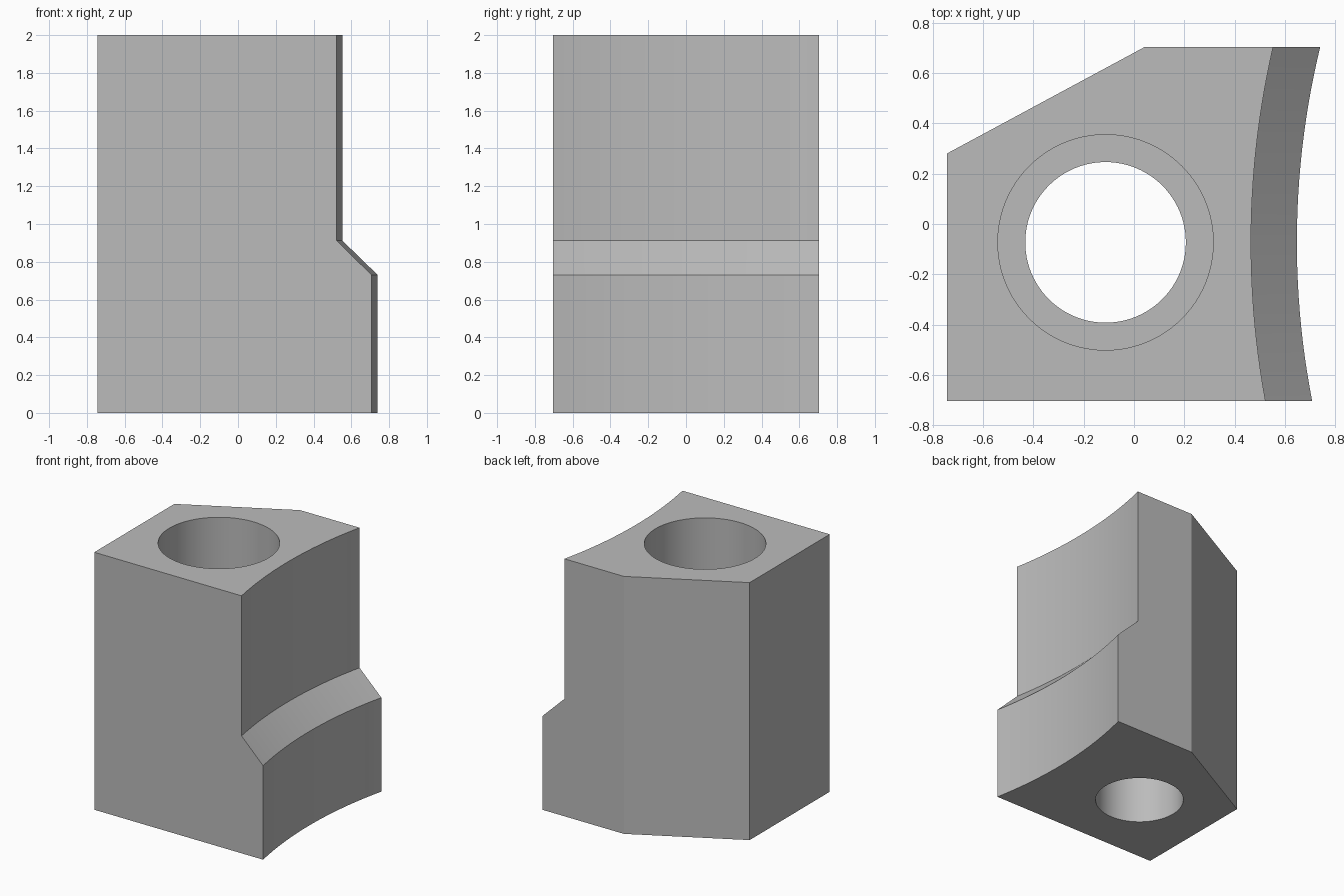
import bpy, bmesh, math

cube = bpy.data.objects.get("Cube")
if cube:
    bpy.data.objects.remove(cube, do_unlink=True)

FRONT, BACK, LEFT_SIDE = -0.703, 0.703, -0.743
ARC_X, ARC_Y = 3.945, -0.073          # centre of the concave curved side
BORE_X, BORE_Y = -0.113, -0.073       # axis of the stepped hole
ARC_STEPS, BORE_STEPS = 24, 96


def outline(radius, z):
    """Block outline with a concave arc along the +x side."""
    a0 = math.asin((FRONT - ARC_Y) / radius)
    a1 = math.asin((BACK - ARC_Y) / radius)
    pts = [(LEFT_SIDE, FRONT, z)]
    for i in range(ARC_STEPS + 1):
        a = a0 + (a1 - a0) * i / ARC_STEPS
        pts.append((ARC_X - radius * math.cos(a), ARC_Y + radius * math.sin(a), z))
    return pts + [(0.042, BACK, z), (LEFT_SIDE, 0.28, z)]


def circle(radius, z):
    pts = []
    for i in range(BORE_STEPS):
        a = math.tau * i / BORE_STEPS
        pts.append((BORE_X + radius * math.cos(a), BORE_Y + radius * math.sin(a), z))
    return pts


def add_walls(bm, loops):
    """Join successive point loops with quads; return the vertex loops."""
    rings = [[bm.verts.new(p) for p in loop] for loop in loops]
    for low, high in zip(rings, rings[1:]):
        n = len(low)
        for i in range(n):
            j = (i + 1) % n
            bm.faces.new((low[i], low[j], high[j], high[i]))
    return rings


def add_cap(bm, outer, inner):
    """Fill the flat area between the outline and the hole."""
    edges = [bm.edges.get((ring[i - 1], ring[i]))
             for ring in (outer, inner) for i in range(len(ring))]
    bmesh.ops.triangle_fill(bm, use_beauty=True, use_dissolve=False, edges=edges)


# Outer walls: wide foot, sloped step, narrower upper body
bm = bmesh.new()
body = add_walls(bm, [outline(r, z) for r, z in
                      ((3.298, 0), (3.298, 0.73), (3.48, 0.912), (3.48, 2))])
# Counterbored hole: narrow below, flat seat, wide above
bore = add_walls(bm, [circle(r, z) for r, z in
                      ((0.319, 0), (0.319, 0.6), (0.428, 0.6), (0.428, 2))])
# Bottom and top faces
add_cap(bm, body[0], bore[0])
add_cap(bm, body[-1], bore[-1])
bmesh.ops.recalc_face_normals(bm, faces=bm.faces)

mesh = bpy.data.meshes.new("stepped_block")
bm.to_mesh(mesh)
bm.free()
block = bpy.data.objects.new("stepped_block", mesh)
bpy.context.collection.objects.link(block)

# Plain grey material
grey = bpy.data.materials.new("plain_grey")
grey.use_nodes = True
color = (0.5, 0.5, 0.5, 1)
grey.diffuse_color = color
grey.node_tree.nodes["Principled BSDF"].inputs["Base Color"].default_value = color
mesh.materials.append(grey)

# Smooth the curved walls, keep the corners crisp
bpy.ops.object.select_all(action='DESELECT')
block.select_set(True)
bpy.context.view_layer.objects.active = block
bpy.ops.object.shade_smooth_by_angle(angle=math.radians(20))
